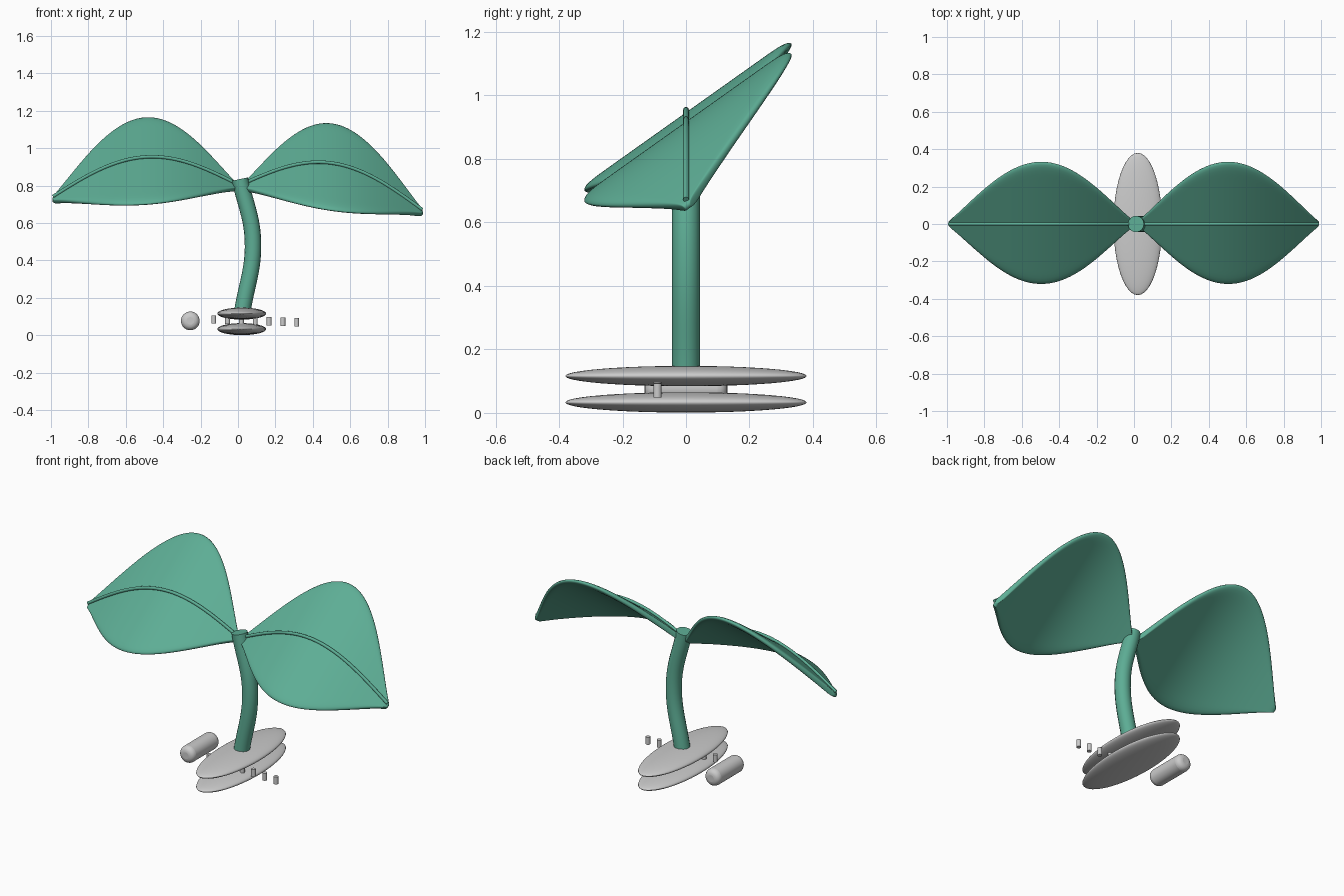
import bpy, math

if "Cube" in bpy.data.objects:
    bpy.data.objects.remove(bpy.data.objects["Cube"])

green = bpy.data.materials.new("leaf_green")
green.diffuse_color = (0.11, 0.42, 0.30, 1)
green.use_nodes = True
green.node_tree.nodes["Principled BSDF"].inputs["Base Color"].default_value = green.diffuse_color


def smooth(ob, name, mat=None):
    ob.name = name
    if mat:
        ob.data.materials.append(mat)
    bpy.ops.object.select_all(action='DESELECT')
    ob.select_set(True)
    bpy.context.view_layer.objects.active = ob
    bpy.ops.object.shade_smooth_by_angle(angle=math.radians(40))
    return ob


def tube(name, pts, radius, handles=True):
    cu = bpy.data.curves.new(name, 'CURVE')
    cu.dimensions = '3D'
    cu.bevel_depth = radius
    cu.bevel_resolution = 6
    cu.resolution_u = 12 if handles else 3
    cu.use_fill_caps = True
    sp = cu.splines.new('BEZIER')
    sp.bezier_points.add(len(pts) - 1)
    for bp, p in zip(sp.bezier_points, pts):
        bp.co = p
        bp.handle_left_type = bp.handle_right_type = 'AUTO'
    cu.materials.append(green)
    ob = bpy.data.objects.new(name, cu)
    bpy.context.collection.objects.link(ob)
    return ob


def leaf(side, x0, x1, z0, z1, arch):
    # arched almond blade, tilted up towards the back
    NU, NV, slope = 28, 8, 0.71

    def mid(t):
        return x0 + (x1 - x0) * t, z0 + (z1 - z0) * t + arch * math.sin(math.pi * t)

    verts, faces = [], []
    for i in range(NU + 1):
        t = i / NU
        x, z = mid(t)
        w = 0.008 + 0.322 * math.sin(math.pi * t) ** 1.08
        for j in range(NV + 1):
            y = w * (2 * j / NV - 1)
            verts.append((x, y + 0.006, z + slope * y))
    for i in range(NU):
        for j in range(NV):
            a = i * (NV + 1) + j
            f = (a, a + NV + 1, a + NV + 2, a + 1)
            faces.append(f if x1 > x0 else f[::-1])
    me = bpy.data.meshes.new(side + "_leaf")
    me.from_pydata(verts, [], faces)
    ob = bpy.data.objects.new(side + "_leaf", me)
    bpy.context.collection.objects.link(ob)
    smooth(ob, side + "_leaf", green)
    sol = ob.modifiers.new("thickness", 'SOLIDIFY')
    sol.thickness, sol.offset = 0.03, 0
    sub = ob.modifiers.new("round", 'SUBSURF')
    sub.levels = sub.render_levels = 2
    # raised midrib on the upper face
    rib = []
    for i in range(17):
        x, z = mid(0.03 + 0.967 * i / 16)
        rib.append((x, 0, z + 0.022))
    tube(side + "_midrib", rib, 0.009, False)


leaf("left", 0.0, -0.992, 0.785, 0.718, 0.180)
leaf("right", 0.02, 0.988, 0.785, 0.648, 0.182)

# curved stem
tube("stem", [(0.022, 0, 0.12), (0.08, 0, 0.5), (0.01, 0, 0.835)], 0.044)

# two flattened clip plates
for name, z in (("lower_plate", 0.033), ("upper_plate", 0.116)):
    bpy.ops.mesh.primitive_uv_sphere_add(segments=48, ring_count=24, location=(0.02, 0, z))
    ob = bpy.context.object
    ob.scale = (0.13, 0.38, 0.032)
    smooth(ob, name)

# rounded hinge bar
bpy.ops.mesh.primitive_cylinder_add(vertices=32, radius=0.05, depth=0.26,
                                    location=(-0.255, 0, 0.077), rotation=(math.pi / 2, 0, 0))
bar = smooth(bpy.context.object, "hinge_bar")
bev = bar.modifiers.new("round_ends", 'BEVEL')
bev.width, bev.segments, bev.limit_method = 0.03, 5, 'ANGLE'

# row of small teeth
for i in range(7):
    bpy.ops.mesh.primitive_cylinder_add(vertices=16, radius=0.013, depth=0.044,
                                        location=(-0.13 + 0.074 * i, -0.09, 0.084 - 0.0023 * i))
    smooth(bpy.context.object, f"tooth_{i + 1}")
